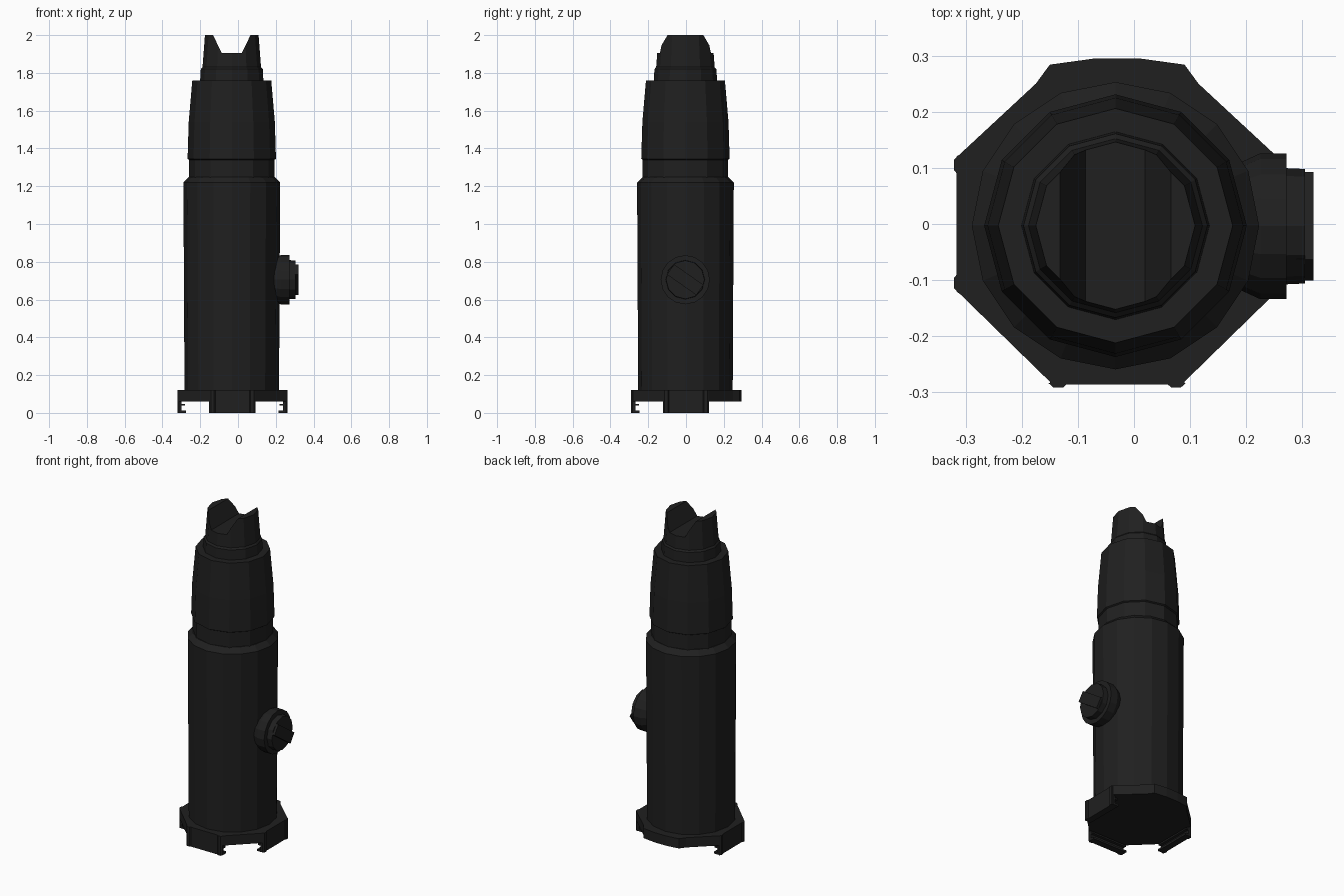
import bpy, bmesh
from math import cos, sin, pi, radians
from mathutils import Matrix, Vector

if "Cube" in bpy.data.objects:
    bpy.data.objects.remove(bpy.data.objects["Cube"])

black = bpy.data.materials.new("matte black")
black.use_nodes = True
COLOUR = (0.014, 0.014, 0.014, 1)
black.diffuse_color = COLOUR
black.node_tree.nodes["Principled BSDF"].inputs["Base Color"].default_value = COLOUR

AXIS = Vector((-0.033, -0.003, 0))  # centre line of the tube


def finish(name, bm, matrix=Matrix()):
    bm.transform(matrix)
    bmesh.ops.recalc_face_normals(bm, faces=bm.faces)
    mesh = bpy.data.meshes.new(name)
    bm.to_mesh(mesh)
    bm.free()
    mesh.materials.append(black)
    ob = bpy.data.objects.new(name, mesh)
    bpy.context.collection.objects.link(ob)
    return ob


def lathe(name, profile, sides, matrix, turn=0):
    """Closed faceted solid from (radius, height) pairs."""
    bm = bmesh.new()
    rings = []
    for r, h in profile:
        angles = [turn + 2 * pi * i / sides for i in range(sides)]
        rings.append([bm.verts.new((r * cos(a), r * sin(a), h)) for a in angles])
    for low, high in zip(rings, rings[1:]):
        for i in range(sides):
            j = (i + 1) % sides
            bm.faces.new((low[i], low[j], high[j], high[i]))
    bm.faces.new(rings[0])
    bm.faces.new(rings[-1])
    return finish(name, bm, matrix)


def prism(name, outline, depth, matrix=Matrix()):
    """Extrude an xy outline upward."""
    bm = bmesh.new()
    face = bm.faces.new([bm.verts.new((x, y, 0)) for x, y in outline])
    top = bmesh.ops.extrude_face_region(bm, geom=[face])["geom"]
    bmesh.ops.translate(bm, vec=(0, 0, depth),
                        verts=[v for v in top if isinstance(v, bmesh.types.BMVert)])
    return finish(name, bm, matrix)


def box(name, low, high, matrix=Matrix()):
    outline = [(low[0], low[1]), (high[0], low[1]), (high[0], high[1]), (low[0], high[1])]
    return prism(name, outline, high[2] - low[2], matrix @ Matrix.Translation((0, 0, low[2])))


# Tube: main body, upper barrel, eye cup
tube = Matrix.Translation(AXIS)
lathe("main_body", [(0.25, 0.08), (0.256, 1.22), (0.226, 1.25)], 16, tube)
lathe("upper_barrel", [(0.226, 1.24), (0.226, 1.34), (0.234, 1.345), (0.228, 1.54),
                       (0.209, 1.76)], 12, tube)
cup = lathe("eye_cup", [(0.168, 1.75), (0.164, 1.82), (0.155, 1.83), (0.148, 1.92),
                        (0.142, 2.0)], 12, tube)

# V-shaped notch across the eye cup
notch = prism("notch_cutter", [(-0.053, 1.905), (0.053, 1.905), (0.109, 2.02), (-0.109, 2.02)],
              0.8, Matrix.Translation((AXIS.x, 0.4, 0)) @ Matrix.Rotation(pi / 2, 4, "X"))
cut = cup.modifiers.new("notch", "BOOLEAN")
cut.operation = "DIFFERENCE"
cut.solver = "EXACT"
cut.object = notch
bpy.context.view_layer.objects.active = cup
bpy.ops.object.modifier_apply(modifier="notch")
bpy.data.objects.remove(notch)

# Base flange: octagon with a slightly bowed back edge
right_half = [(0.118, -0.283), (0.285, -0.12), (0.285, 0.12), (0.145, 0.25),
              (0.12, 0.284), (0.04, 0.295)]
outline = right_half + [(-x, y) for x, y in reversed(right_half)]
prism("base_flange", outline, 0.06, Matrix.Translation((AXIS.x + 0.003, 0, 0.06)))

# Mounting clips on the front and both sides
for name, angle in (("front", 0), ("left", 90), ("right", -90)):
    m = Matrix.Translation((AXIS.x + 0.003, 0, 0)) @ Matrix.Rotation(radians(angle), 4, "Z")
    box(name + "_clip_plate", (-0.12, -0.286, 0), (0.12, -0.268, 0.12), m)
    box(name + "_clip_lip", (-0.12, -0.27, 0), (0.12, -0.245, 0.012), m)
    box(name + "_clip_ledge", (-0.12, -0.27, 0.038), (0.12, -0.25, 0.048), m)
    for side in (-1, 1):
        x = side * 0.105
        rib = [(x - 0.018, -0.283), (x - 0.009, -0.291), (x + 0.009, -0.291), (x + 0.018, -0.283)]
        prism(name + "_clip_rib", rib, 0.12, m)

# Side knob with a raised diagonal grip
knob = Matrix.Translation((0, -0.004, 0.705)) @ Matrix.Rotation(pi / 2, 4, "Y")
lathe("knob_base", [(0.1, 0.16), (0.13, 0.225), (0.13, 0.272)], 16, knob)
lathe("knob_dial", [(0.104, 0.26), (0.102, 0.305)], 12, knob)
box("knob_grip", (-0.033, -0.095, 0.29), (0.033, 0.095, 0.32),
    knob @ Matrix.Rotation(radians(-35), 4, "Z"))
